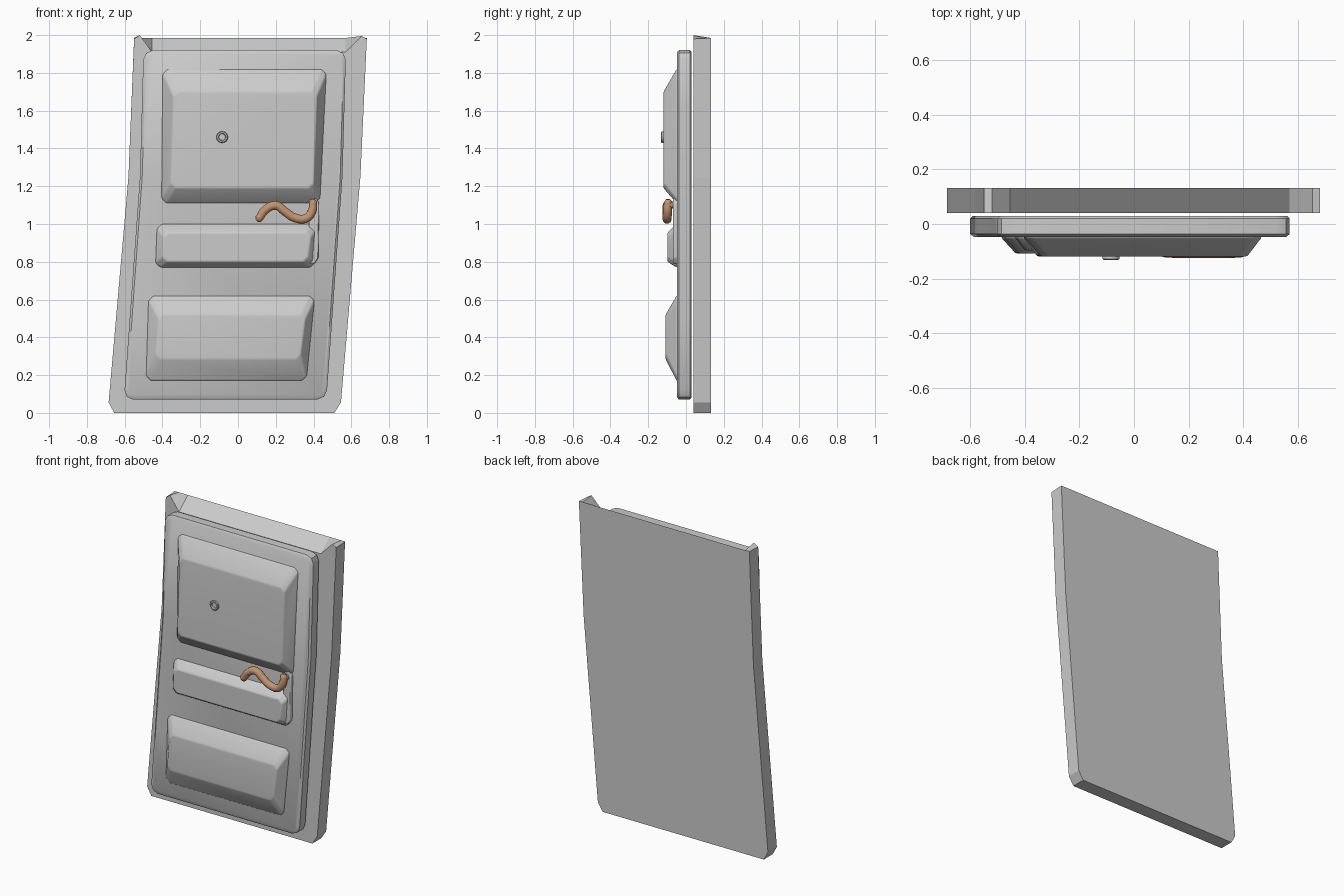
import bpy, bmesh
from math import cos, sin, pi

if "Cube" in bpy.data.objects:
    bpy.data.objects.remove(bpy.data.objects["Cube"])


def smooth(ob, bevel=0, segs=3):
    if bevel:
        m = ob.modifiers.new("bevel", 'BEVEL')
        m.width, m.segments, m.limit_method = bevel, segs, 'ANGLE'
        m.angle_limit = 0.35
    bpy.ops.object.select_all(action='DESELECT')
    ob.select_set(True)
    bpy.context.view_layer.objects.active = ob
    bpy.ops.object.shade_smooth_by_angle(angle=0.6)


def loft(name, rings):
    # rings run front to back: (y, [(x, z), ...]), capped at both ends
    bm = bmesh.new()
    loops = [[bm.verts.new((x, y, z)) for x, z in pts] for y, pts in rings]
    n = len(loops[0])
    for a, b in zip(loops, loops[1:]):
        for i in range(n):
            bm.faces.new((a[i], a[(i + 1) % n], b[(i + 1) % n], b[i]))
    bm.faces.new(loops[0])
    bm.faces.new(loops[-1][::-1])
    bmesh.ops.recalc_face_normals(bm, faces=bm.faces)
    me = bpy.data.meshes.new(name)
    bm.to_mesh(me)
    bm.free()
    ob = bpy.data.objects.new(name, me)
    bpy.context.collection.objects.link(ob)
    return ob


def lean(z):
    # sideways lean of the door with height
    if z < 1.25:
        return -0.066 + (z - 0.1) * 0.072
    return 0.017 + (z - 1.25) * 0.028


def slab_outline(inset):
    w, lo, hi, c = 0.536 - inset, 0.07 + inset, 1.92 - inset, 0.05
    right = [(w - c, lo), (w - c * 0.3, lo + c * 0.3), (w, lo + c)]
    right += [(w, z) for z in (0.5, 0.9, 1.25, 1.6)]
    right += [(w, hi - c), (w - c * 0.3, hi - c * 0.3), (w - c, hi)]
    pts = right + [(-x, z) for x, z in reversed(right)]
    return [(x + lean(z), z) for x, z in pts]


# Back frame: flat rear, front top edge dips between two pointed corners
front = [(-0.655, 0), (0.51, 0), (0.545, 0.055), (0.648, 1.25), (0.682, 1.98), (0.655, 1.995),
         (0.57, 1.91), (-0.455, 1.91), (-0.52, 2.0), (-0.55, 1.98), (-0.58, 1.25), (-0.685, 0.055)]
back = [(x, min(z, 1.985) if z < 1.9 else 1.985) for x, z in front]
loft("door_frame", [(0.04, front), (0.132, back)])

# Door slab with rounded rim
slab = loft("door_slab", [(-0.047, slab_outline(0.012)), (-0.037, slab_outline(0)),
                          (0.02, slab_outline(0)), (0.03, slab_outline(0.01))])
smooth(slab)


# Raised panels: sloping sides to a flat face
def panel(name, base, face, depth, bevel):
    def quad(l0, r0, l1, r1, lo, hi):
        c = 0.025
        return [(l0 + c, lo), (r0 - c, lo), (r0, lo + c), (r1, hi - c),
                (r1 - c, hi), (l1 + c, hi), (l1, hi - c), (l0, lo + c)]
    b = quad(*base)
    ob = loft(name, [(depth, quad(*face)), (-0.05, b), (-0.035, b)])
    smooth(ob, bevel)


panel("upper_panel", (-0.405, 0.435, -0.40, 0.468, 1.11, 1.82),
      (-0.355, 0.40, -0.34, 0.415, 1.19, 1.70), -0.119, 0.012)
panel("middle_panel", (-0.437, 0.41, -0.43, 0.42, 0.77, 1.0),
      (-0.40, 0.37, -0.395, 0.385, 0.80, 0.955), -0.098, 0.012)
panel("lower_panel", (-0.487, 0.365, -0.475, 0.405, 0.17, 0.62),
      (-0.435, 0.33, -0.42, 0.355, 0.285, 0.52), -0.108, 0.012)

# Lock plate beneath the handle
plate = [(0.375, 0.79), (0.405, 0.79), (0.425, 0.82), (0.43, 1.11), (0.415, 1.135),
         (0.385, 1.135), (0.375, 1.11)]
smooth(loft("lock_plate", [(-0.068, plate), (-0.04, plate)]), 0.005, 2)


# Peephole ring
def circle(r):
    return [(-0.084 + r * cos(i * pi / 8), 1.46 + r * sin(i * pi / 8)) for i in range(16)]


smooth(loft("peephole", [(-0.122, circle(0.017)), (-0.132, circle(0.02)),
                         (-0.132, circle(0.027)), (-0.128, circle(0.031)),
                         (-0.11, circle(0.031))]))

# Wavy handle
cu = bpy.data.curves.new("handle_path", 'CURVE')
cu.dimensions = '3D'
cu.bevel_depth, cu.bevel_resolution, cu.resolution_u, cu.use_fill_caps = 0.024, 3, 5, True
path = [(0.098, -0.1, 1.018, 0.45), (0.108, -0.1, 1.026, 0.9), (0.145, -0.1, 1.075, 1), (0.20, -0.1, 1.098, 1),
        (0.25, -0.1, 1.065, 1), (0.30, -0.1, 1.033, 1), (0.36, -0.1, 1.03, 1),
        (0.393, -0.098, 1.07, 1), (0.398, -0.095, 1.118, 0.9), (0.40, -0.095, 1.131, 0.45)]
sp = cu.splines.new('BEZIER')
sp.bezier_points.add(len(path) - 1)
for p, (x, y, z, r) in zip(sp.bezier_points, path):
    p.co, p.radius = (x, y, z), r
    p.handle_left_type = p.handle_right_type = 'AUTO'
handle = bpy.data.objects.new("handle", cu)
bpy.context.collection.objects.link(handle)
copper = bpy.data.materials.new("copper")
copper.diffuse_color = (0.55, 0.30, 0.16, 1)
copper.use_nodes = True
copper.node_tree.nodes["Principled BSDF"].inputs["Base Color"].default_value = copper.diffuse_color
cu.materials.append(copper)

# Handle stem joining the wave to the lock plate
bpy.ops.mesh.primitive_cylinder_add(vertices=12, radius=0.018, depth=0.05,
                                    location=(0.398, -0.075, 1.1), rotation=(pi / 2, 0, 0))
stem = bpy.context.object
stem.name = "handle_stem"
stem.data.materials.append(copper)
smooth(stem)
